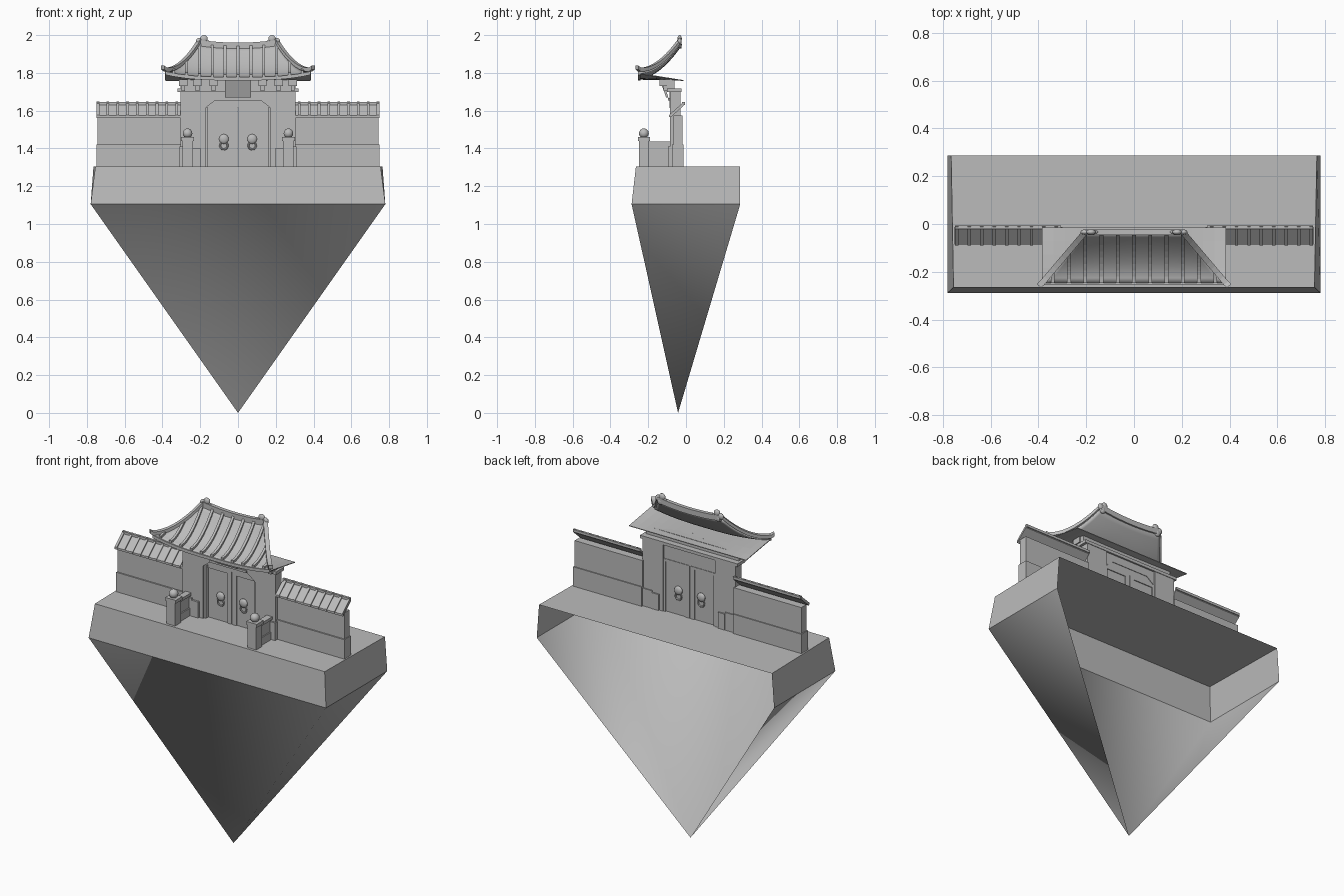
import bpy, bmesh, math
from mathutils import Vector, Matrix

cube = bpy.data.objects.get("Cube")
if cube:
    bpy.data.objects.remove(cube, do_unlink=True)

GREY = (0.5, 0.5, 0.5, 1)
stone = bpy.data.materials.new("stone grey")
stone.use_nodes = True
stone.diffuse_color = GREY
stone.node_tree.nodes["Principled BSDF"].inputs["Base Color"].default_value = GREY


def finish(name, bm, mirror=False, smooth=None, recalc=True):
    """Turn a bmesh into a named object, optionally mirrored across x."""
    if recalc:
        bmesh.ops.recalc_face_normals(bm, faces=bm.faces)
    mesh = bpy.data.meshes.new(name)
    bm.to_mesh(mesh)
    bm.free()
    mesh.materials.append(stone)
    obj = bpy.data.objects.new(name, mesh)
    bpy.context.collection.objects.link(obj)
    if smooth:
        bpy.ops.object.select_all(action='DESELECT')
        bpy.context.view_layer.objects.active = obj
        obj.select_set(True)
        bpy.ops.object.shade_smooth_by_angle(angle=math.radians(smooth))
    if mirror:
        obj.modifiers.new("Mirror", 'MIRROR').use_mirror_merge = False
    return obj


def box(bm, x, y, z):
    size = Vector((x[1] - x[0], y[1] - y[0], z[1] - z[0]))
    mid = Vector((x[0] + x[1], y[0] + y[1], z[0] + z[1])) / 2
    bmesh.ops.create_cube(bm, size=1, matrix=Matrix.Translation(mid) @ Matrix.Diagonal(size).to_4x4())


def boxes(name, parts, mirror=True):
    bm = bmesh.new()
    for part in parts:
        box(bm, *part)
    return finish(name, bm, mirror)


def prism(bm, profile, place, a, b):
    """Extrude a 2D profile; place(u, v, depth) gives the 3D point."""
    rings = [[bm.verts.new(place(u, v, d)) for u, v in profile] for d in (a, b)]
    n = len(profile)
    for ring in rings:
        bm.faces.new(ring)
    for i in range(n):
        j = (i + 1) % n
        bm.faces.new((rings[0][i], rings[0][j], rings[1][j], rings[1][i]))


def sweep(bm, path, side, height):
    """Rectangular bar lying on a path."""
    side, up = Vector(side), Vector((0, 0, height))
    rings = []
    for p in map(Vector, path):
        rings.append([bm.verts.new(q) for q in (p - side, p + side, p + side + up, p - side + up)])
    for r, q in zip(rings, rings[1:]):
        for i in range(4):
            j = (i + 1) % 4
            bm.faces.new((r[i], r[j], q[j], q[i]))
    bm.faces.new(rings[0])
    bm.faces.new(rings[-1])


def sheet(bm, point, nu, nv):
    grid = [[bm.verts.new(point(2 * i / nu - 1, j / nv)) for j in range(nv + 1)] for i in range(nu + 1)]
    for a, b in zip(grid, grid[1:]):
        for j in range(nv):
            bm.faces.new((a[j], b[j], b[j + 1], a[j + 1]))


def ball(bm, centre, r, scale=(1, 1, 1)):
    m = Matrix.Translation(centre) @ Matrix.Diagonal(scale).to_4x4()
    bmesh.ops.create_uvsphere(bm, u_segments=14, v_segments=8, radius=r, matrix=m)


# Floating rock: flat top, flared rim and hollow point, all open at the back
TOP, RIM, BACK = 1.305, 1.105, 0.287
top_loop = [(0.765, BACK, TOP), (0.755, -0.265, TOP), (-0.755, -0.265, TOP), (-0.765, BACK, TOP)]
rim_loop = [(0.78, BACK, RIM), (0.78, -0.288, RIM), (-0.78, -0.288, RIM), (-0.78, BACK, RIM)]

bm = bmesh.new()
upper = [bm.verts.new(p) for p in top_loop]
lower = [bm.verts.new(p) for p in rim_loop]
bm.faces.new(upper[::-1])
for i in range(3):
    bm.faces.new((upper[i], upper[i + 1], lower[i + 1], lower[i]))
finish("rock_top", bm, recalc=False)

bm = bmesh.new()
apex = bm.verts.new((0, -0.042, 0))
rim = [bm.verts.new(p) for p in rim_loop]
for a, b in zip(rim, rim[1:]):
    bm.faces.new((a, b, apex))
finish("rock_point", bm, smooth=179, recalc=False)

# Side walls with a wider lower course
boxes("side_wall", [((0.3, 0.745), (-0.065, -0.018), (TOP, 1.575)),
                    ((0.3, 0.75), (-0.073, -0.012), (TOP, 1.42))])

# Sloping tiled caps on the side walls
bm = bmesh.new()
cap = [(-0.085, 1.562), (-0.085, 1.574), (-0.012, 1.638), (-0.012, 1.626)]
prism(bm, cap, lambda u, v, d: (d, u, v), 0.305, 0.75)
for k in range(9):
    x = 0.325 + k * 0.052
    sweep(bm, [(x, -0.089, 1.566), (x, -0.01, 1.636)], (0.007, 0, 0), 0.012)
box(bm, (0.305, 0.748), (-0.02, -0.006), (1.63, 1.645))
finish("wall_cap", bm, True)

# Gate piers, plinths and stepped beams
boxes("gate_pier", [((0.17, 0.305), (-0.085, -0.028), (TOP, 1.705)),
                    ((0.195, 0.24), (-0.097, -0.02), (TOP, 1.4)),
                    ((0.24, 0.31), (-0.095, -0.022), (TOP, 1.41))])
boxes("gate_beam", [((-0.32, 0.32), (-0.1, -0.025), (1.7, 1.718)),
                    ((-0.305, 0.305), (-0.1, -0.06), (1.718, 1.765))], False)

# Cut-cornered panel above the doors
bm = bmesh.new()
panel = [(0, 1.655), (0.12, 1.655), (0.172, 1.615), (0.172, 1.705), (0, 1.705)]
prism(bm, panel, lambda u, v, d: (u, d, v), -0.088, -0.035)
finish("lintel", bm, True)
boxes("lintel_moulding", [((-0.12, 0.12), (-0.094, -0.08), (1.655, 1.668)),
                          ((-0.168, 0.168), (-0.058, -0.038), (1.615, 1.66))], False)

# Double doors with frames and centre stiles
boxes("door", [((0.002, 0.165), (-0.052, -0.04), (TOP, 1.617)),
               ((0.002, 0.03), (-0.058, -0.035), (TOP, 1.617)),
               ((0.158, 0.172), (-0.075, -0.032), (TOP, 1.617)),
               ((0.03, 0.158), (-0.058, -0.035), (1.6, 1.617))])

# Round door knockers with hanging rings on both faces
bm = bmesh.new()
for y in (-0.056, -0.036):
    ball(bm, (0.075, y, 1.45), 0.026, (1, 0.5, 1))
    ring = []
    for i in range(17):
        a = math.tau * i / 16
        ring.append((0.075 + 0.02 * math.cos(a), y, 1.415 + 0.02 * math.sin(a)))
    for a, b in zip(ring, ring[1:]):
        direction = Vector(b) - Vector(a)
        m = Matrix.Translation((Vector(a) + Vector(b)) / 2) @ direction.to_track_quat('Z', 'Y').to_matrix().to_4x4()
        bmesh.ops.create_cone(bm, segments=6, radius1=0.005, radius2=0.005, depth=direction.length, matrix=m)
finish("door_knocker", bm, True, 40)

# Front fence: post, ball and low panel
boxes("fence", [((0.238, 0.295), (-0.25, -0.195), (TOP, 1.45)),
                ((0.232, 0.301), (-0.254, -0.19), (1.44, 1.46)),
                ((0.255, 0.278), (-0.195, -0.085), (TOP, 1.425)),
                ((0.248, 0.285), (-0.195, -0.085), (1.42, 1.437)),
                ((0.248, 0.285), (-0.195, -0.085), (TOP, 1.35))])
bm = bmesh.new()
ball(bm, (0.267, -0.223, 1.48), 0.026)
finish("fence_ball", bm, True, 60)

# Stepped brackets under the eaves
parts = []
for x in (0.13, 0.215, 0.29):
    parts += [((x - 0.01, x + 0.01), (-0.12, -0.085), (1.705, 1.735)),
              ((x - 0.022, x + 0.022), (-0.14, -0.085), (1.73, 1.765))]
boxes("eave_bracket", parts)

# Leaning name board, left blank
bm = bmesh.new()
board = [(-0.105, 1.67), (-0.093, 1.67), (-0.125, 1.765), (-0.14, 1.765)]
prism(bm, board, lambda u, v, d: (d, u, v), -0.068, 0.068)
finish("board", bm)


# Curved front roof
def half_width(t):
    return 0.385 - 0.18 * t


def roof_point(x, t):
    s = min(1, abs(x) / half_width(t))
    rise = (0.165 + 0.015 * s * s) * t ** 1.8
    return Vector((x, -0.247 + 0.212 * t, 1.778 + 0.03 * s ** 3 * (1 - t) + rise))


bm = bmesh.new()
sheet(bm, lambda s, t: roof_point(s * half_width(t), t), 24, 10)
roof = finish("roof", bm, smooth=50, recalc=False)
roof.modifiers.new("Thickness", 'SOLIDIFY').thickness = 0.01

# Roof ribs, each ending on the hip
bm = bmesh.new()
for k in range(-5, 6):
    x = k * 0.068
    end = min(1, (0.385 - abs(x)) / 0.18)
    sweep(bm, [roof_point(x, end * i / 8) for i in range(9)], (0.0075, 0, 0), 0.014)
finish("roof_rib", bm)

# Hip ridges with upturned tips
bm = bmesh.new()
hip = [roof_point(half_width(i / 10), i / 10) for i in range(11)]
sweep(bm, [hip[0] + Vector((0.013, -0.012, 0.01))] + hip, (0.009, 0.008, 0), 0.02)
finish("hip_ridge", bm, True)

# Top ridge and lobed end ornaments
bm = bmesh.new()
sweep(bm, [roof_point(0.0205 * k, 1) - Vector((0, 0, 0.015)) for k in range(-10, 11)], (0, 0.011, 0), 0.032)
finish("top_ridge", bm)
bm = bmesh.new()
for x, z, r in ((0.18, 1.98, 0.02), (0.205, 1.966, 0.019), (0.162, 1.962, 0.013), (0.192, 1.95, 0.02)):
    ball(bm, (x, -0.034, z), r, (1, 0.6, 1))
finish("ridge_ornament", bm, True, 60)


# Soffit running back from the eave, and the eave edge bar
def soffit_point(s, t):
    front = roof_point(0.385 * s, 0)
    return (front.x, -0.24 + 0.226 * t, 1.762 + (front.z - 1.772) * (1 - t))


bm = bmesh.new()
sheet(bm, soffit_point, 16, 4)
soffit = finish("soffit", bm, recalc=False)
soffit.modifiers.new("Thickness", 'SOLIDIFY').thickness = 0.004
bm = bmesh.new()
edge = [roof_point(0.385 * k / 10, 0) - Vector((0, 0, 0.018)) for k in range(-10, 11)]
sweep(bm, edge, (0, 0.006, 0), 0.018)
finish("eave_edge", bm)
